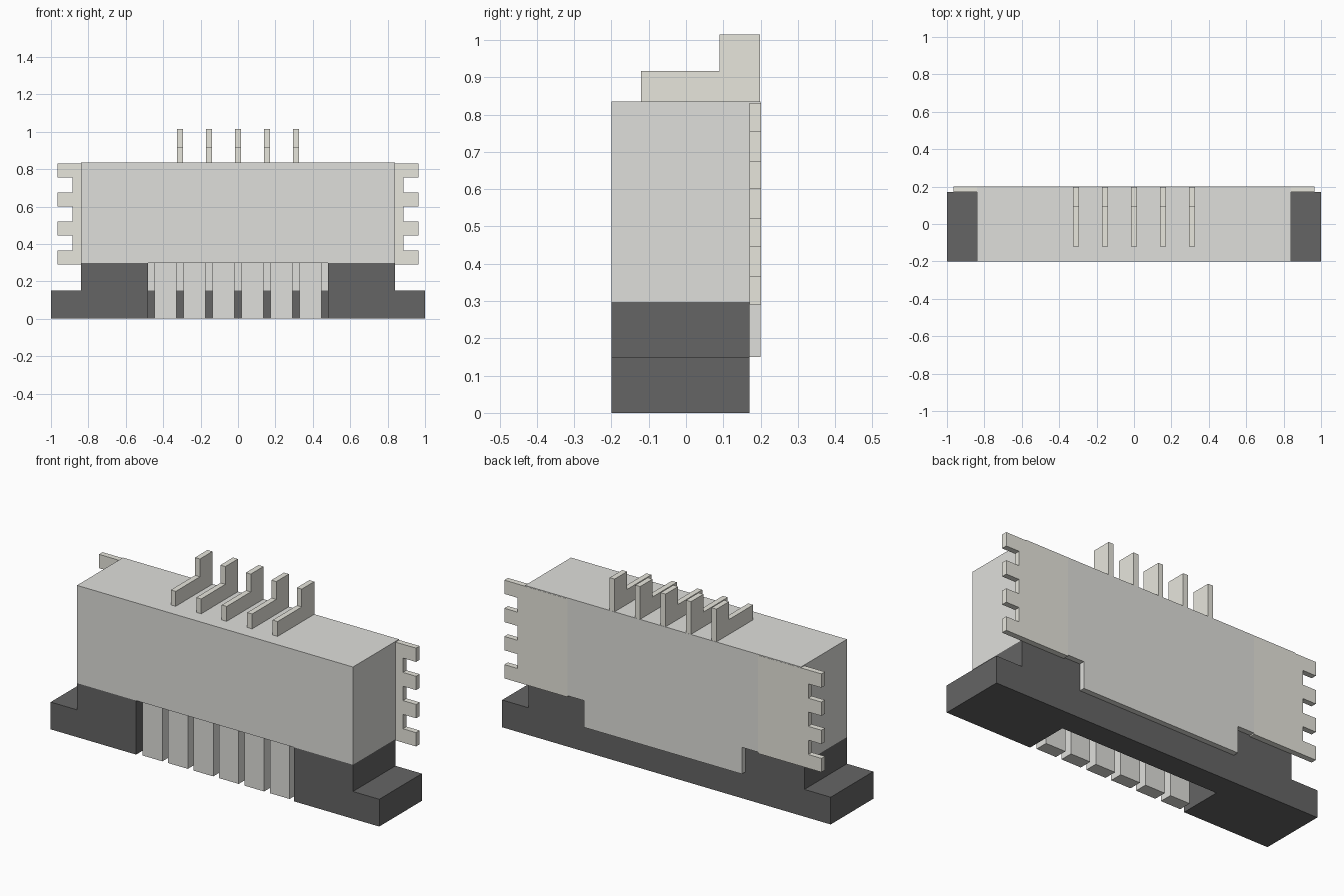
import bpy, bmesh

if "Cube" in bpy.data.objects:
    bpy.data.objects.remove(bpy.data.objects["Cube"])


def material(name, color):
    m = bpy.data.materials.new(name)
    m.diffuse_color = color
    m.use_nodes = True
    m.node_tree.nodes["Principled BSDF"].inputs["Base Color"].default_value = m.diffuse_color
    return m


DARK = material("dark_plastic", (0.13, 0.13, 0.13, 1))
METAL = material("pale_metal", (0.8, 0.79, 0.72, 1))
SHELL = material("shell_grey", (0.74, 0.74, 0.71, 1))


def prism(name, points, axis, lo, hi, mat):
    """Extrude a 2D profile along axis: 'x' (profile y,z), 'y' (x,z) or 'z' (x,y)."""
    place = {"x": lambda a, b: (lo, a, b),
             "y": lambda a, b: (a, lo, b),
             "z": lambda a, b: (a, b, lo)}[axis]
    bm = bmesh.new()
    face = bm.faces.new([bm.verts.new(place(a, b)) for a, b in points])
    out = bmesh.ops.extrude_face_region(bm, geom=[face])
    shift = [hi - lo if axis == k else 0 for k in "xyz"]
    bmesh.ops.translate(bm, vec=shift,
                        verts=[g for g in out["geom"] if isinstance(g, bmesh.types.BMVert)])
    bmesh.ops.recalc_face_normals(bm, faces=bm.faces)
    me = bpy.data.meshes.new(name)
    bm.to_mesh(me)
    bm.free()
    me.materials.append(mat)
    ob = bpy.data.objects.new(name, me)
    bpy.context.collection.objects.link(ob)
    return ob


def mirrored(half):
    """Close a right-hand outline by reflecting it across x = 0."""
    return half + [(-x, z) for x, z in reversed(half)]


# Housing with a lowered centre section
prism("housing", mirrored([(0.84, 0.835), (0.84, 0.297), (0.48, 0.297)]),
      "y", -0.2, 0.2, SHELL)
prism("housing_rear_lip", mirrored([(0.48, 0.297), (0.48, 0.15)]), "y", 0.04, 0.2, SHELL)

# Dark base: rear bar plus stepped blocks at both ends
prism("base_rear_bar", mirrored([(0.48, 0.15), (0.48, 0)]), "y", 0.04, 0.17, DARK)
end = [(0.48, 0), (1, 0), (1, 0.15), (0.84, 0.15), (0.84, 0.297), (0.48, 0.297)]
for side, s in (("left", -1), ("right", 1)):
    prism(f"base_end_{side}", [(s * x, z) for x, z in end], "y", -0.2, 0.17, DARK)

# Notched side tabs
tab = [(0.58, 0.83), (0.58, 0.29)]
for i in range(4):
    z = 0.29 + 0.155 * i
    tab += [(0.965, z), (0.965, z + 0.076)]
    if i < 3:
        tab += [(0.885, z + 0.076), (0.885, z + 0.155)]
for side, s in (("left", -1), ("right", 1)):
    prism(f"side_tab_{side}", [(s * x, z) for x, z in tab], "y", 0.17, 0.201, METAL)

# Row of front teeth
for i in range(6):
    x = (i - 2.5) * 0.155
    prism(f"front_tooth_{i + 1}", [(-0.19, 0), (-0.12, 0), (-0.12, 0.3), (-0.19, 0.3)],
          "x", x - 0.06, x + 0.06, SHELL)

# Stepped contact pins on top
pin = [(-0.12, 0.83), (0.199, 0.83), (0.199, 1.015), (0.09, 1.015), (0.09, 0.917), (-0.12, 0.917)]
for i in range(5):
    x = (i - 2) * 0.155
    prism(f"contact_pin_{i + 1}", pin, "x", x - 0.015, x + 0.015, METAL)
